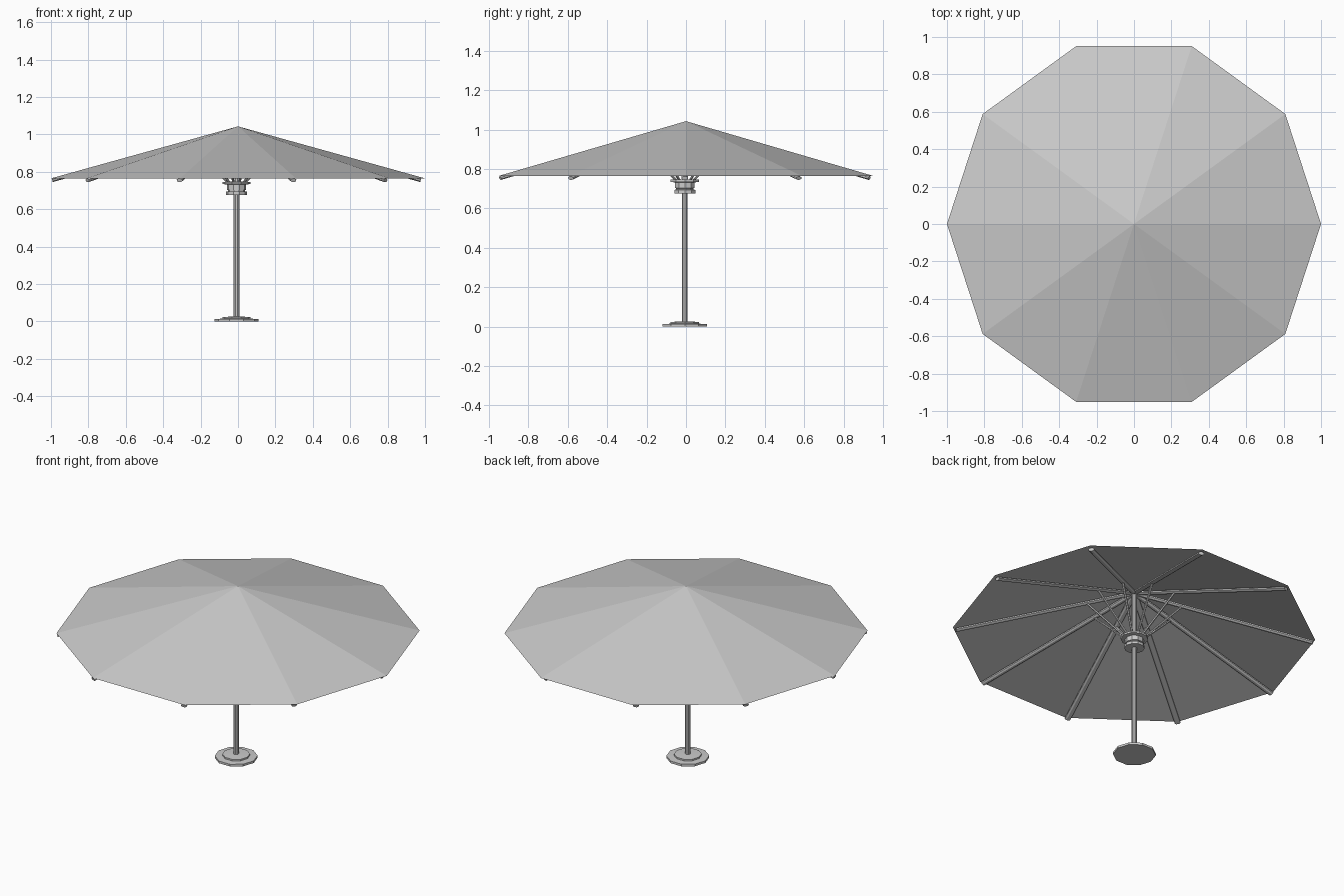
import bpy, bmesh
from math import cos, sin, pi
from mathutils import Vector, Matrix

if "Cube" in bpy.data.objects:
    bpy.data.objects.remove(bpy.data.objects["Cube"])

SIDES = 10
CX, CY = -0.008, -0.006      # frame sits slightly off the canopy centre
APEX, RIM = 1.043, 0.765
SLOPE = APEX - RIM


def finish(name, bm, recalc=True):
    if recalc:
        bmesh.ops.recalc_face_normals(bm, faces=bm.faces[:])
    me = bpy.data.meshes.new(name)
    bm.to_mesh(me)
    bm.free()
    ob = bpy.data.objects.new(name, me)
    bpy.context.collection.objects.link(ob)
    return ob


def lathe(name, profile, sides=SIDES):
    """Faceted solid turned about the pole axis from (radius, z) points."""
    bm = bmesh.new()
    rings = [[bm.verts.new((CX + r * cos(2 * pi * i / sides),
                            CY + r * sin(2 * pi * i / sides), z))
              for i in range(sides)] for r, z in profile]
    for a, b in zip(rings, rings[1:]):
        for i in range(sides):
            j = (i + 1) % sides
            bm.faces.new((a[i], a[j], b[j], b[i]))
    bm.faces.new(rings[0][::-1])
    bm.faces.new(rings[-1])
    return finish(name, bm)


def radial_bar(name, angle, start, end, width, height, sides):
    """Flattened bar between two (radius, z) points, turned to an angle."""
    a, b = Vector((start[0], 0, start[1])), Vector((end[0], 0, end[1]))
    d = (b - a).normalized()
    side = Vector((0, 1, 0))
    up = d.cross(side)
    basis = Matrix((side, up, d)).transposed().to_4x4()
    place = (Matrix.Translation((CX, CY, 0)) @ Matrix.Rotation(angle, 4, 'Z')
             @ Matrix.Translation((a + b) / 2) @ basis
             @ Matrix.Diagonal((width, height, 1, 1))
             @ Matrix.Rotation(pi / sides, 4, 'Z'))
    bm = bmesh.new()
    bmesh.ops.create_cone(bm, cap_ends=True, segments=sides, radius1=0.5,
                          radius2=0.5, depth=(b - a).length, matrix=place)
    return finish(name, bm)


# Canopy: open ten-sided fabric cone
bm = bmesh.new()
tip = bm.verts.new((0, 0, APEX))
rim = [bm.verts.new((cos(2 * pi * i / SIDES), sin(2 * pi * i / SIDES), RIM))
       for i in range(SIDES)]
for i in range(SIDES):
    bm.faces.new((tip, rim[i], rim[(i + 1) % SIDES]))
finish("canopy", bm, recalc=False)

# Stepped base plate
lathe("base", [(0.118, 0), (0.118, 0.013), (0.076, 0.015), (0.076, 0.024),
               (0.02, 0.026)])

# Pole up to the canopy peak
lathe("pole", [(0.015, 0.02), (0.015, 1.02)])

# Sliding hub with collar, drum and top flange
lathe("hub", [(0.056, 0.677), (0.056, 0.694), (0.046, 0.696), (0.046, 0.702),
              (0.052, 0.704), (0.052, 0.732), (0.076, 0.735), (0.076, 0.746),
              (0.04, 0.748)])

# Ribs under each canopy corner, with a strut from the hub to each
for i in range(SIDES):
    ang = 2 * pi * i / SIDES
    drop = 0.015
    radial_bar(f"rib_{i + 1}", ang, (0.02, APEX - SLOPE * 0.02 - drop),
               (0.985, APEX - SLOPE * 0.985 - drop), 0.034, 0.02, 8)
    radial_bar(f"strut_{i + 1}", ang, (0.045, 0.742),
               (0.26, APEX - SLOPE * 0.26 - 0.02), 0.014, 0.012, 6)
